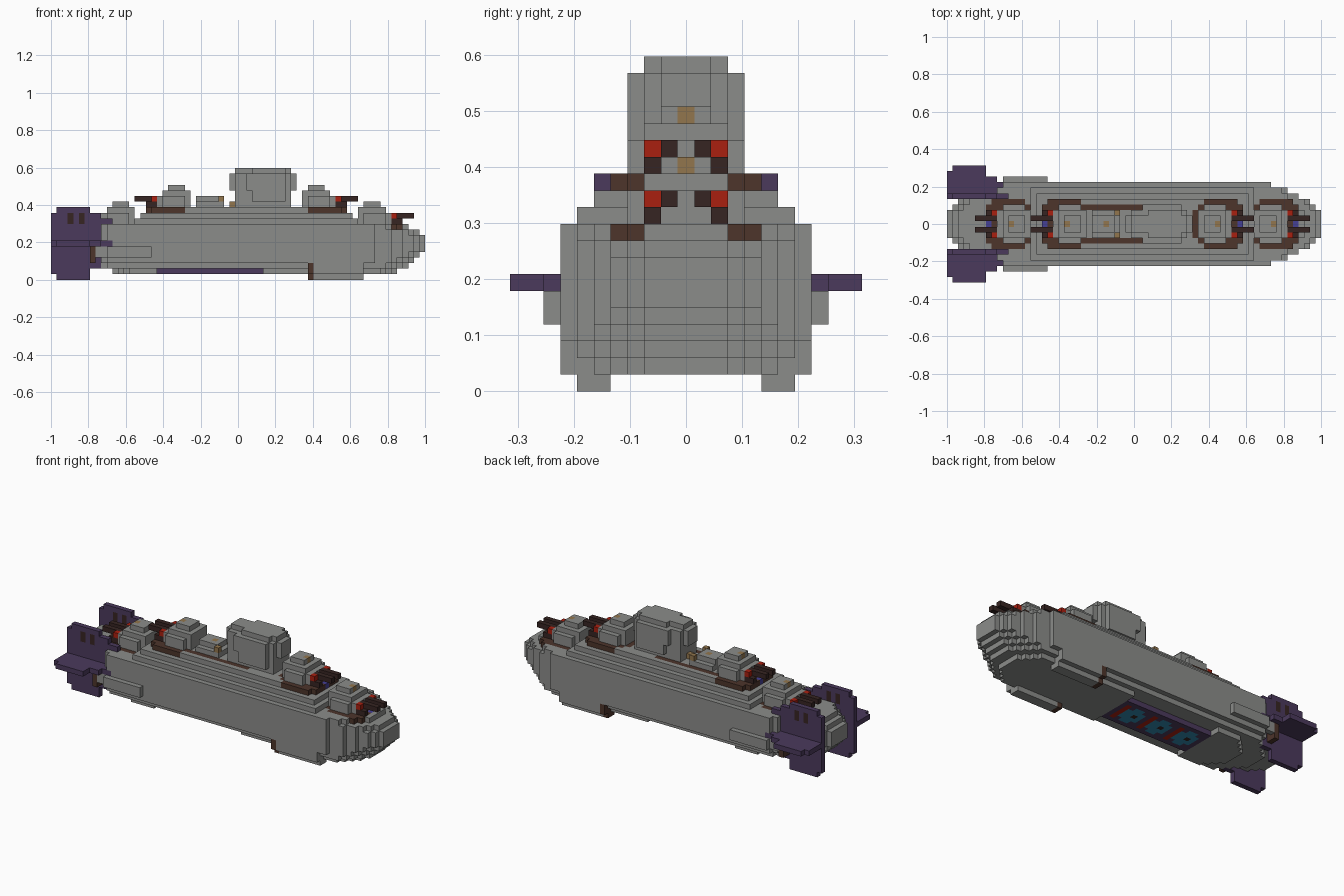
import bpy
import bmesh

if "Cube" in bpy.data.objects:
    bpy.data.objects.remove(bpy.data.objects["Cube"])

U = 2 / 67            # edge of one building block; the ship is 67 blocks long
COLOURS = {
    "hull_grey": (0.26, 0.265, 0.255), "fin_purple": (0.07, 0.042, 0.107),
    "deck_brown": (0.075, 0.035, 0.024), "gun_dark": (0.037, 0.018, 0.016),
    "signal_red": (0.40, 0.014, 0.005), "lamp_tan": (0.29, 0.18, 0.075),
    "glass_cyan": (0.03, 0.25, 0.42), "marker_blue": (0.06, 0.05, 0.30),
}
NAMES = list(COLOURS)
GREY, PURPLE, BROWN, DARK, RED, TAN, CYAN, BLUE = range(8)
mats = []
for name, rgb in COLOURS.items():
    m = bpy.data.materials.new(name)
    m.diffuse_color = (*rgb, 1)
    m.use_nodes = True
    m.node_tree.nodes["Principled BSDF"].inputs["Base Color"].default_value = m.diffuse_color
    mats.append(m)

cells = {}            # block position -> (part, colour)


def box(part, col, i, j, k):
    """Fill inclusive block ranges; j is mirrored to both sides."""
    for a in range(i[0], i[1] + 1):
        for b in range(j[0], j[1] + 1):
            for c in range(k[0], k[1] + 1):
                cells[a, b, c] = cells[a, -b, c] = (part, col)


# Hull: one stepped outline per layer, tapered at bow and stern
BOW = [2, 3, 4, 4, 5, 5, 6, 6, 6, 7]
STERN = [2, 3, 4, 4, 4, 4, 4, 5, 5, 6, 7]
LAYERS = {1: (11, 61, 5), 2: (6, 63, 6), 3: (2, 64, 7), 4: (1, 65, 7),
          5: (0, 66, 7), 6: (0, 66, 7), 7: (0, 66, 7), 8: (1, 65, 7),
          9: (2, 63, 7)}
for k, (i0, i1, half) in LAYERS.items():
    for i in range(i0, i1 + 1):
        bow = BOW[min(66 - i, len(BOW) - 1)]
        stern = STERN[min(i, len(STERN) - 1)]
        near_end = 2 + min(i - i0, i1 - i)
        h = min(half, bow, stern, near_end)
        box("hull", GREY, (i, i), (0, h), (k, k))
box("hull", GREY, (15, 54), (0, 6), (10, 10))
box("hull", GREY, (16, 53), (0, 5), (11, 11))

# Bow keel with two skids and dark rear plates
box("bow_keel", GREY, (46, 55), (0, 7), (1, 2))
box("bow_keel", GREY, (46, 55), (5, 6), (0, 0))
box("bow_keel", BROWN, (46, 46), (5, 6), (0, 2))
box("bow_keel", BROWN, (46, 46), (7, 7), (1, 2))

# Side sponsons
box("sponson", GREY, (8, 17), (7, 7), (4, 5))
box("sponson", GREY, (10, 17), (8, 8), (4, 5))
box("sponson", BROWN, (7, 7), (6, 7), (3, 5))

# Underside bay with three glazed units
for j in (4, 5):
    for i in range(19, 38):
        for s in (j, -j):
            cells.pop((i, s, 1), None)
box("belly_bay", PURPLE, (19, 37), (0, 3), (1, 1))
for i in (20, 26, 32):
    box("belly_bay", CYAN, (i, i + 3), (0, 1), (1, 1))
    box("belly_bay", CYAN, (i + 1, i + 2), (2, 2), (1, 1))
    box("belly_bay", RED, (i + 4, i + 4), (0, 2), (1, 1))
    box("belly_bay", DARK, (i + 1, i + 1), (0, 0), (1, 1))

# Raised deck with walkway rails
box("deck", GREY, (22, 48), (0, 4), (12, 12))
box("deck", BROWN, (24, 37), (3, 3), (12, 12))
box("deck", BROWN, (44, 44), (0, 2), (12, 12))


def turret(part, shift, drop, flip):
    """Stepped gun house on a round brown deck with twin barrels."""
    def put(col, i, j, k):
        i = (i[0] + shift, i[1] + shift)
        if flip:
            i = (69 - i[1], 69 - i[0])
        box(part, col, i, j, (k[0] - drop, k[1] - drop))
    put(BROWN, (46, 51), (0, 4), (12, 12))
    put(BROWN, (45, 52), (0, 3), (12, 12))
    put(GREY, (46, 49), (0, 3), (13, 14))
    put(GREY, (45, 50), (0, 2), (13, 14))
    put(GREY, (45, 49), (0, 2), (15, 15))
    put(GREY, (46, 48), (0, 1), (16, 16))
    put(TAN, (48, 48), (0, 0), (16, 16))
    put(DARK, (51, 52), (2, 2), (13, 13))
    put(RED, (51, 51), (2, 2), (14, 14))
    put(DARK, (51, 54), (1, 1), (14, 14))
    put(BLUE, (52, 52), (0, 0), (12, 12))


turret("turret_fore_upper", 0, 0, False)
turret("turret_fore_lower", 10, 3, False)
turret("turret_aft_upper", 0, 0, True)
turret("turret_aft_lower", 10, 3, True)

# Bridge tower
box("bridge", GREY, (33, 42), (0, 2), (13, 15))
box("bridge", GREY, (36, 41), (3, 3), (14, 15))
box("bridge", GREY, (32, 43), (0, 1), (16, 18))
box("bridge", GREY, (33, 42), (2, 2), (16, 18))
box("bridge", GREY, (35, 41), (3, 3), (16, 18))
box("bridge", GREY, (33, 42), (0, 1), (19, 19))
box("bridge", GREY, (36, 41), (2, 2), (19, 19))

# Small cabin behind the bridge
box("cabin", GREY, (26, 30), (0, 2), (13, 13))
box("cabin", GREY, (26, 29), (0, 1), (14, 14))
box("cabin", TAN, (28, 28), (0, 0), (14, 14))
box("cabin", TAN, (30, 30), (2, 2), (14, 14))
box("cabin", TAN, (32, 32), (0, 0), (13, 13))

# Tail fins: upright pair with dark slots, and horizontal pair
for i, k in (((0, 0), (1, 11)), ((1, 6), (0, 12)), ((7, 8), (2, 11)),
             ((9, 10), (5, 10))):
    box("upright_fin", PURPLE, i, (5, 5), k)
for i in (3, 5):
    box("upright_fin", DARK, (i, i), (5, 5), (10, 11))
for j, i in ((6, (0, 10)), (7, (0, 10)), (8, (0, 8)), (9, (0, 6)),
             (10, (1, 6))):
    box("horizontal_fin", PURPLE, i, (j, j), (6, 6))

# Turn each part's exposed block sides into a mesh object
SIDES = {
    (1, 0, 0): ((1, 0, 0), (1, 1, 0), (1, 1, 1), (1, 0, 1)),
    (-1, 0, 0): ((0, 0, 0), (0, 0, 1), (0, 1, 1), (0, 1, 0)),
    (0, 1, 0): ((0, 1, 0), (0, 1, 1), (1, 1, 1), (1, 1, 0)),
    (0, -1, 0): ((0, 0, 0), (1, 0, 0), (1, 0, 1), (0, 0, 1)),
    (0, 0, 1): ((0, 0, 1), (1, 0, 1), (1, 1, 1), (0, 1, 1)),
    (0, 0, -1): ((0, 0, 0), (0, 1, 0), (1, 1, 0), (1, 0, 0)),
}
for part in sorted({p for p, _ in cells.values()}):
    bm = bmesh.new()
    for (i, j, k), (owner, col) in cells.items():
        if owner != part:
            continue
        for (di, dj, dk), corners in SIDES.items():
            if (i + di, j + dj, k + dk) in cells:
                continue
            face = bm.faces.new([bm.verts.new((
                (i + a) * U - 1, (j + b - 0.5) * U, (k + c) * U))
                for a, b, c in corners])
            face.material_index = col
    bmesh.ops.remove_doubles(bm, verts=bm.verts, dist=0.001)
    mesh = bpy.data.meshes.new(part)
    bm.to_mesh(mesh)
    bm.free()
    for m in mats:
        mesh.materials.append(m)
    bpy.context.collection.objects.link(bpy.data.objects.new(part, mesh))
